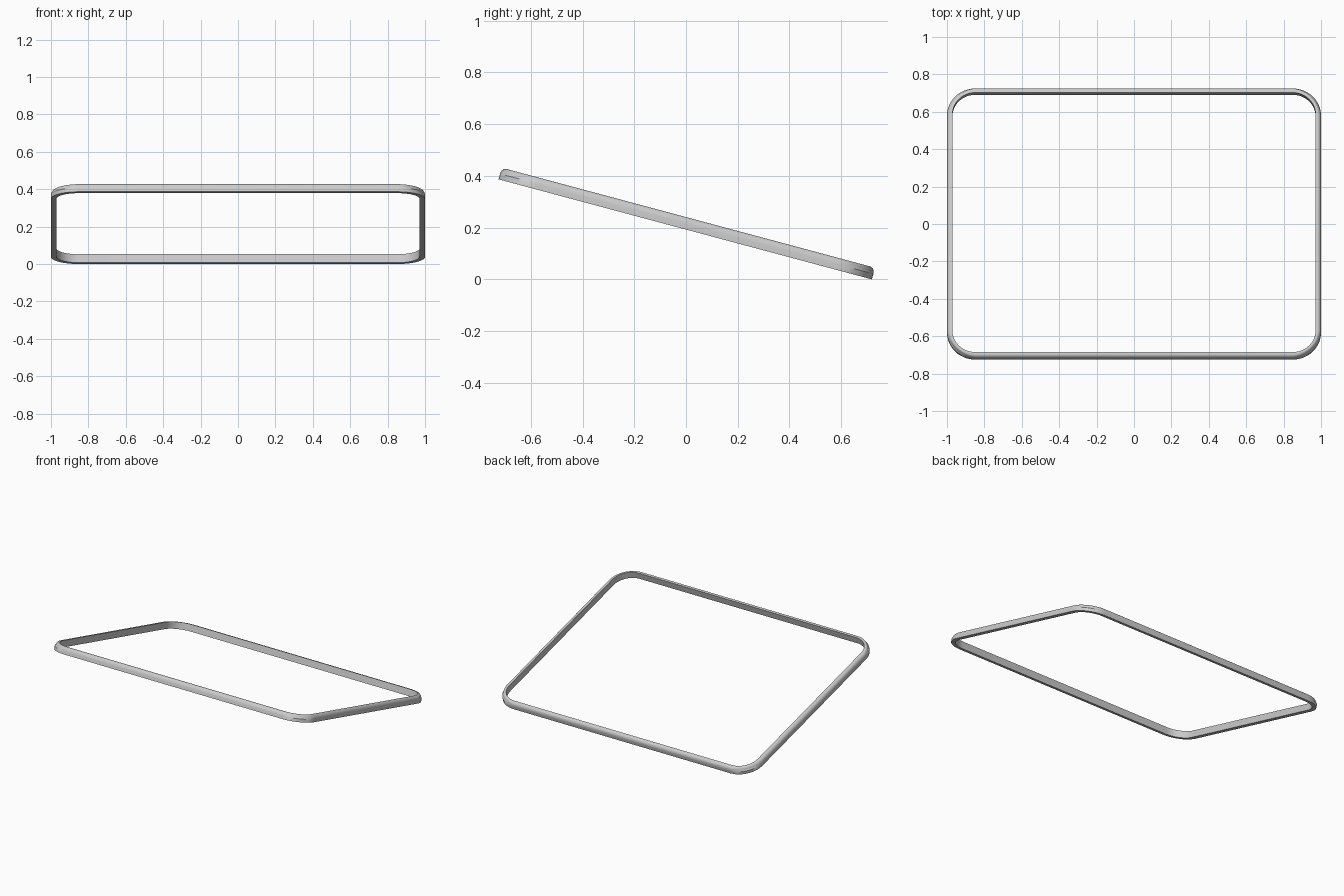
import bpy, bmesh
from math import sin, cos, pi, radians

if "Cube" in bpy.data.objects:
    bpy.data.objects.remove(bpy.data.objects["Cube"])

HX, HY, W, H = 1.0, 0.747, 0.029, 0.0465   # half sizes, bar width, bar height
WALL, R, SEG = 0.022, 0.15, 12             # outer wall height, corner radius, steps
TILT = radians(15)

# Bar section as (inset, height): flat inside and bottom, rounded outer top
profile = [(0, 0), (0, WALL)]
for i in range(1, 7):
    a = i / 6 * pi / 2
    profile.append((0.019 * (1 - cos(a)), WALL + (H - WALL) * sin(a)))
profile += [(W, H), (W, 0)]

# Sweep the section round a rounded rectangle
bm = bmesh.new()
rings = []
for k, (sx, sy) in enumerate([(1, 1), (-1, 1), (-1, -1), (1, -1)]):
    for i in range(SEG + 1):
        t = i / SEG * pi / 2
        a = k * pi / 2 + t
        ring = []
        for j, (d, z) in enumerate(profile):
            # rounded top draws in slightly at the corners
            extra = 0.006 * sin(2 * t) if 2 <= j < 8 else 0
            r = R - d - extra * (1 - d / W)
            ring.append(bm.verts.new((sx * (HX - R) + r * cos(a),
                                      sy * (HY - R) + r * sin(a), z)))
        rings.append(ring)
n = len(profile)
for i, ring in enumerate(rings):
    nxt = rings[(i + 1) % len(rings)]
    for j in range(n):
        m = (j + 1) % n
        bm.faces.new((ring[j], nxt[j], nxt[m], ring[m]))
bmesh.ops.recalc_face_normals(bm, faces=bm.faces)

# Tilted frame resting on its back edge
mesh = bpy.data.meshes.new("tilted_frame")
bm.to_mesh(mesh)
bm.free()
frame = bpy.data.objects.new("tilted_frame", mesh)
bpy.context.collection.objects.link(frame)
frame.rotation_euler.x = -TILT
frame.location = (0, -0.003, HY * sin(TILT))
bpy.context.view_layer.objects.active = frame
frame.select_set(True)
bpy.ops.object.shade_smooth_by_angle(angle=radians(35))
